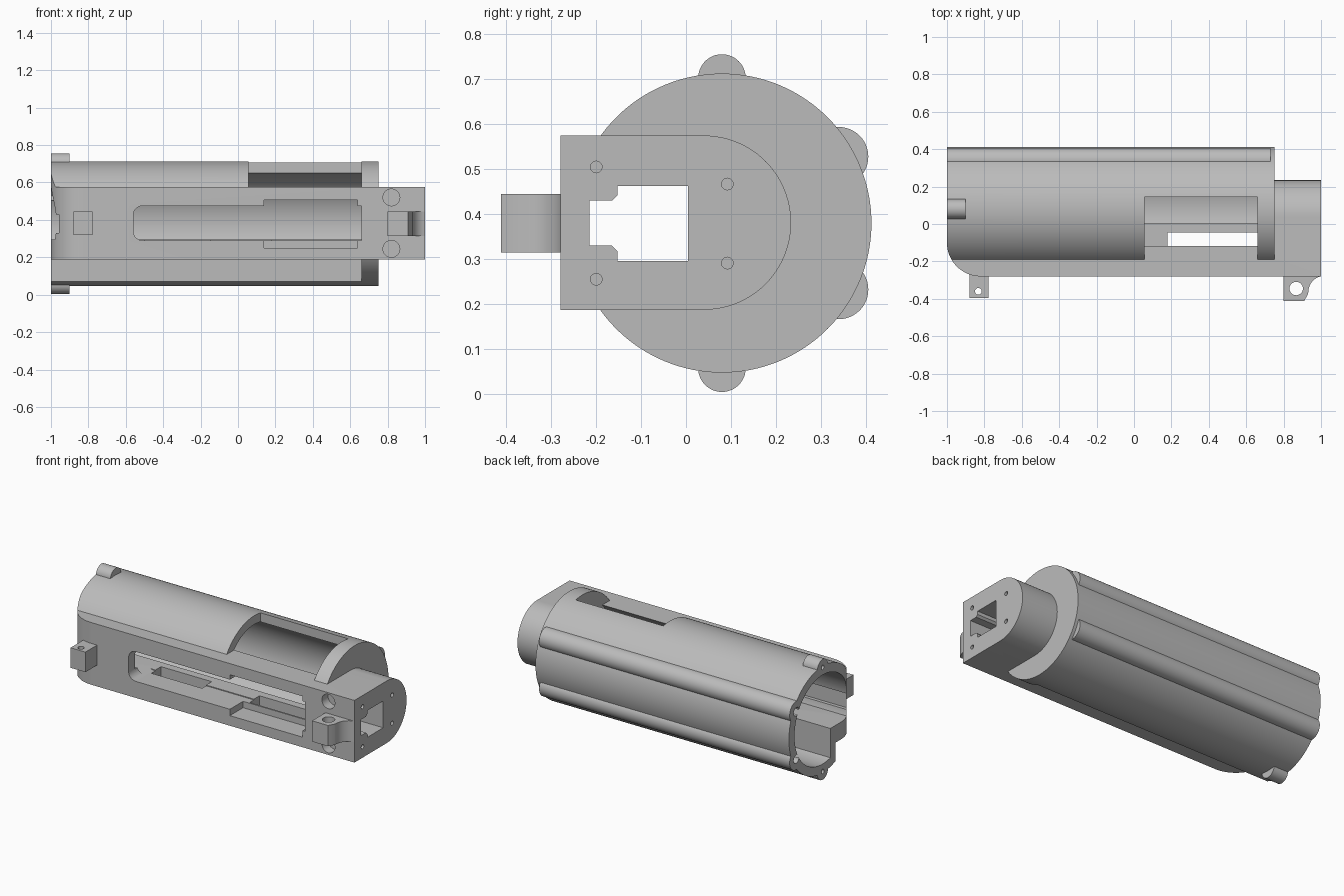
import bpy, bmesh, math
from mathutils import Vector

if "Cube" in bpy.data.objects:
    bpy.data.objects.remove(bpy.data.objects["Cube"], do_unlink=True)

grey = bpy.data.materials.new("plain grey")
grey.use_nodes = True
grey.diffuse_color = (0.5, 0.5, 0.5, 1)
grey.node_tree.nodes["Principled BSDF"].inputs["Base Color"].default_value = (0.5, 0.5, 0.5, 1)

AX_Y, AX_Z = 0.08, 0.38          # axis of the main tube
OUTER, BORE, WALL_X = 0.333, 0.278, 0.66


def prism(name, profile, lo, hi, axis="x"):
    """Extrude a 2D profile along an axis: x takes (y,z), y takes (x,z), z takes (x,y)."""
    place = {"x": lambda a, b, t: (t, a, b),
             "y": lambda a, b, t: (a, t, b),
             "z": lambda a, b, t: (a, b, t)}[axis]
    bm = bmesh.new()
    face = bm.faces.new([bm.verts.new(place(a, b, lo)) for a, b in profile])
    ext = bmesh.ops.extrude_face_region(bm, geom=[face])
    shift = Vector(place(0, 0, hi - lo))
    bmesh.ops.translate(bm, vec=shift,
                        verts=[v for v in ext["geom"] if isinstance(v, bmesh.types.BMVert)])
    bmesh.ops.recalc_face_normals(bm, faces=bm.faces)
    mesh = bpy.data.meshes.new(name)
    bm.to_mesh(mesh)
    bm.free()
    mesh.materials.append(grey)
    obj = bpy.data.objects.new(name, mesh)
    bpy.context.collection.objects.link(obj)
    return obj


def arc(a, b, r, start=0, end=360, n=48):
    full = end - start == 360
    steps = n if full else n + 1
    angles = [math.radians(start + (end - start) * i / n) for i in range(steps)]
    return [(a + r * math.cos(t), b + r * math.sin(t)) for t in angles]


def rect(a0, a1, b0, b1):
    return [(a0, b0), (a1, b0), (a1, b1), (a0, b1)]


def combine(target, tool, operation):
    """Apply one boolean and discard the tool."""
    tool.hide_render = True
    mod = target.modifiers.new("bool", "BOOLEAN")
    mod.operation, mod.solver, mod.object = operation, "EXACT", tool
    bpy.context.view_layer.update()
    graph = bpy.context.evaluated_depsgraph_get()
    mesh = bpy.data.meshes.new_from_object(target.evaluated_get(graph))
    target.modifiers.clear()
    target.data = mesh
    bpy.data.objects.remove(tool, do_unlink=True)


def add(target, *args):
    combine(target, prism("piece", *args), "UNION")


def cut(target, *args):
    combine(target, prism("cutter", *args), "DIFFERENCE")


# Main tube with the long front block, which is rounded at its back
body = prism("receiver_body", arc(AX_Y, AX_Z, OUTER, n=128), -1, 0.75)
block = [(-0.28, 0.187)] + arc(0.04, 0.381, 0.194, -90, 90) + [(-0.28, 0.575)]
add(body, block, -1, 1)

# Long back ribs and short top and bottom lugs
for side in (-1, 1):
    add(body, arc(0.34, AX_Z + side * 0.148, 0.066), -1, 0.73)
    add(body, arc(AX_Y, AX_Z + side * 0.323, 0.053), -1, -0.9)

# Bore, top opening and the step under the block
cut(body, arc(AX_Y, AX_Z, BORE, n=128), -1.1, WALL_X)
cut(body, rect(0.055, WALL_X, -0.19, 0.145), 0.575, 0.8, "z")
cut(body, rect(-0.5, -0.045, -0.1, 0.187), -1.1, WALL_X)

# Inner floor with its downward wall
floor = [(-0.23, 0.187), (-0.045, 0.187), (-0.045, 0.075),
         (0.005, 0.075), (0.005, 0.295), (-0.23, 0.295)]
add(body, floor, -1, 0.7)
for x0, x1 in ((0.18, WALL_X), (-0.5, -0.15)):
    cut(body, rect(x0, x1, -0.14, -0.045), 0.15, 0.35, "z")

# Channel through the end wall and along the block
channel = [(-0.215, 0.33), (-0.165, 0.33), (-0.153, 0.318), (-0.153, 0.296),
           (0.004, 0.296), (0.004, 0.463), (-0.153, 0.463), (-0.153, 0.442),
           (-0.165, 0.43), (-0.215, 0.43)]
cut(body, channel, -1.1, 1.1)

# Front window with rounded left corners, and its wider notch
window = ([(WALL_X, 0.29), (WALL_X, 0.475)]
          + arc(-0.51, 0.425, 0.05, 90, 180, 8) + arc(-0.51, 0.34, 0.05, 180, 270, 8))
cut(body, window, -0.35, -0.1, "y")
cut(body, rect(0.14, 0.64, 0.25, 0.505), -0.35, -0.15, "y")

# Rounded front corner at the open end
corner = [(-1.2, -0.1)] + arc(-0.82, -0.1, 0.18, 180, 270, 24) + [(-0.82, -0.5), (-1.2, -0.5)]
cut(body, corner, -0.1, 0.9, "z")

# Screw holes in the front, the end face and the open end
for z in (0.52, 0.245):
    cut(body, arc(0.82, z, 0.045, n=32), -0.35, -0.22, "y")
for y, z in ((-0.2, 0.505), (-0.2, 0.255), (0.092, 0.467), (0.092, 0.291)):
    cut(body, arc(y, z, 0.013, n=20), 0.85, 1.1)
for side in (-1, 1):
    cut(body, arc(AX_Y, AX_Z + side * 0.325, 0.014, n=20), -1.1, -0.93)
    cut(body, arc(0.34, AX_Z + side * 0.148, 0.026, n=24), -1.1, -0.9)

# Drilled front lugs
right_lug = prism("small_front_lug", rect(-0.88, -0.777, -0.395, -0.27), 0.32, 0.445, "z")
cut(right_lug, arc(-0.832, -0.36, 0.018, n=24), 0.2, 0.6, "z")
hook = ([(0.8, -0.27), (0.8, -0.412), (0.91, -0.412), (0.93, -0.375)]
        + arc(1.02, -0.365, 0.088, 180, 105, 12) + [(0.997, -0.27)])
left_lug = prism("curved_front_lug", hook, 0.315, 0.445, "z")
cut(left_lug, arc(0.867, -0.345, 0.036, n=32), 0.2, 0.6, "z")

# Smooth curves with sharp edges
for obj in (body, right_lug, left_lug):
    bpy.ops.object.select_all(action="DESELECT")
    obj.select_set(True)
    bpy.context.view_layer.objects.active = obj
    bpy.ops.object.shade_smooth_by_angle(angle=math.radians(30))
